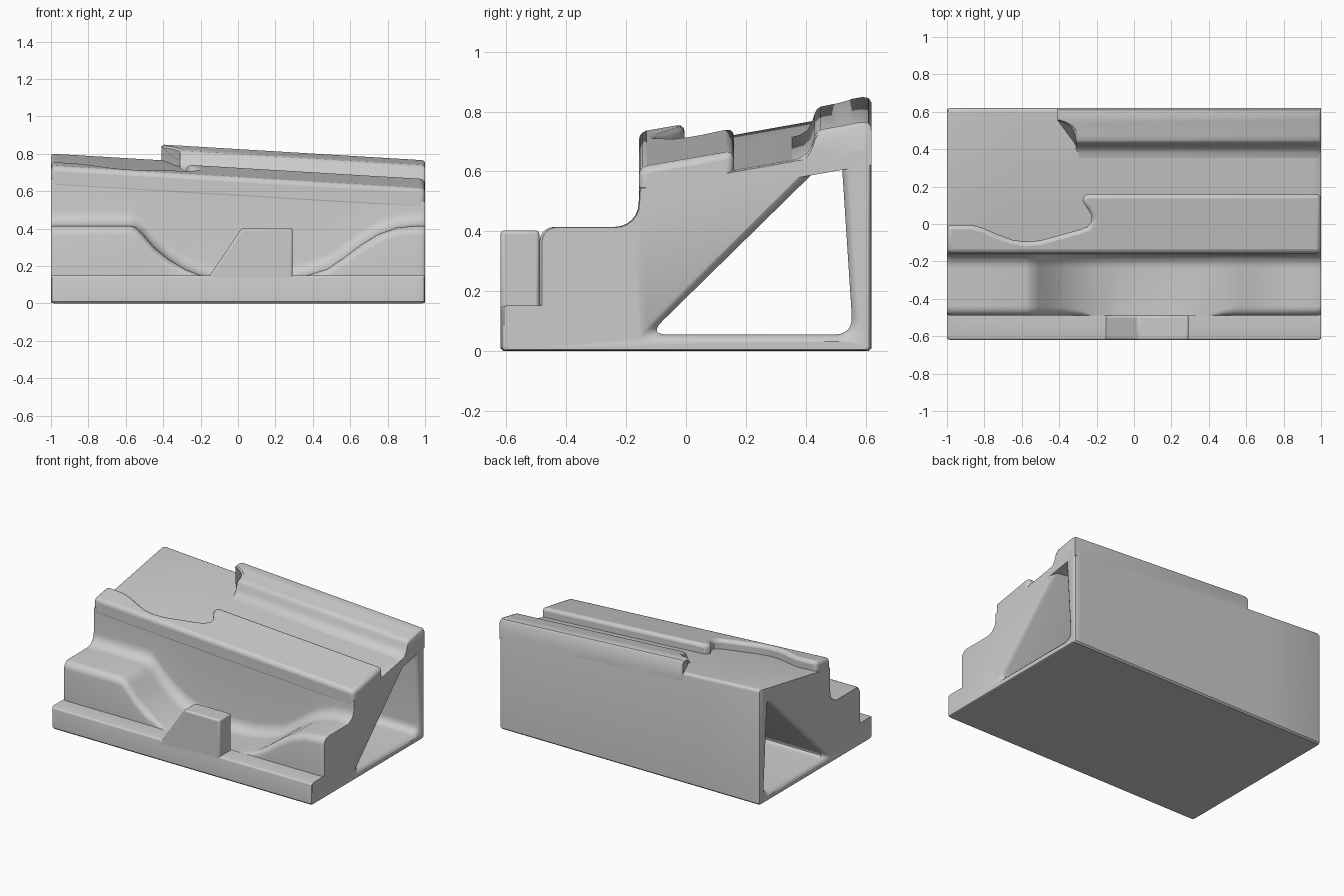
import bpy, bmesh, math
from mathutils import Vector

if "Cube" in bpy.data.objects:
    bpy.data.objects.remove(bpy.data.objects["Cube"])

grey = bpy.data.materials.new("plain grey")
grey.use_nodes = True
grey.diffuse_color = (0.6, 0.6, 0.6, 1)
grey.node_tree.nodes["Principled BSDF"].inputs["Base Color"].default_value = (0.6, 0.6, 0.6, 1)


def floor_z(x, y):
    """Sloping top plane of the body."""
    return 0.574 + 0.175 * y + 0.06 * (1 - x)


def loft(name, rings):
    """Closed solid through matching rings of points."""
    bm = bmesh.new()
    rows = [[bm.verts.new(p) for p in ring] for ring in rings]
    n = len(rows[0])
    for a, b in zip(rows, rows[1:]):
        for i in range(n):
            j = (i + 1) % n
            bm.faces.new((a[i], a[j], b[j], b[i]))
    bm.faces.new(rows[0])
    bm.faces.new(rows[-1])
    bmesh.ops.remove_doubles(bm, verts=bm.verts, dist=1e-5)
    bmesh.ops.recalc_face_normals(bm, faces=bm.faces)
    mesh = bpy.data.meshes.new(name)
    bm.to_mesh(mesh)
    bm.free()
    mesh.materials.append(grey)
    ob = bpy.data.objects.new(name, mesh)
    bpy.context.collection.objects.link(ob)
    return ob


def smooth(ob):
    bpy.ops.object.select_all(action='DESELECT')
    ob.select_set(True)
    bpy.context.view_layer.objects.active = ob
    bpy.ops.object.shade_smooth_by_angle(angle=math.radians(35))


def bevel(ob, width):
    mod = ob.modifiers.new("rounding", 'BEVEL')
    mod.width = width
    mod.segments = 3
    mod.limit_method = 'ANGLE'
    mod.angle_limit = math.radians(45)


def arc(cy, cz, r, start, end, steps=5):
    out = []
    for i in range(steps + 1):
        a = math.radians(start + (end - start) * i / steps)
        out.append((cy + r * math.cos(a), cz + r * math.sin(a)))
    return out


# Body: stepped section swept along x, with a valley dipping through the ledge
def section(x, v):
    r = min(max(v - 0.15, 0), 0.05)
    pts = [(-0.61, 0), (-0.62, 0.01)] + arc(-0.608, 0.138, 0.012, 180, 90, 3)
    pts += [(-0.49, 0.15)] + arc(-0.49 + r, v - r, r, 180, 90)
    pts += arc(-0.238, v + 0.08, 0.08, -90, 0, 6)
    pts += [(-0.155, floor_z(x, -0.155))]
    pts += arc(0.6, floor_z(x, 0.6) - 0.018, 0.02, 100, 0, 4)
    pts += [(0.62, 0.01), (0.61, 0)]
    shrink = {1.0: 0.982, 0.995: 0.993}.get(abs(x), 1)
    return [(x, y * shrink, 0.3 + (z - 0.3) * shrink) for y, z in pts]


valley = [(-1, .415), (-.995, .415), (-.98, .415), (-.58, .415), (-.55, .408), (-.51, .37),
          (-.45, .30), (-.37, .235), (-.28, .18), (-.2, .15), (-.08, .125), (.08, .115),
          (.25, .125), (.37, .15), (.48, .185), (.56, .24), (.66, .315), (.75, .37),
          (.85, .405), (.95, .415), (.98, .415), (.995, .415), (1, .415)]
body = loft("body", [section(x, v) for x, v in valley])

# Triangular tunnel through the body, flared at both mouths
corners = [Vector(c) for c in ((-0.125, 0.055), (0.558, 0.055), (0.517, 0.685))]
tri = []
for i, c in enumerate(corners):
    a = (corners[i - 1] - c).normalized() * 0.065
    b = (corners[(i + 1) % 3] - c).normalized() * 0.065
    for k in range(7):
        t = k / 6
        tri.append(c + a * (1 - t) ** 2 + b * t ** 2)
centre = Vector((0.35, 0.243))
mouths = [(-1.01, 1.15), (-1, 1.12), (-.99, 1.05), (-.97, 1),
          (.97, 1), (.99, 1.05), (1, 1.12), (1.01, 1.15)]
cutter = loft("tunnel_cutter", [[(x, *(centre + (p - centre) * s)) for p in tri] for x, s in mouths])
cutter.hide_render = True
cut = body.modifiers.new("tunnel", 'BOOLEAN')
cut.object = cutter
cut.solver = 'EXACT'
bpy.context.view_layer.objects.active = body
bpy.ops.object.modifier_apply(modifier="tunnel")
bpy.data.objects.remove(cutter)
smooth(body)

# Front ridge with a wavy inner edge
edge = [(-1, -.005), (-.87, -.005), (-.81, -.02), (-.73, -.055), (-.65, -.085), (-.58, -.095),
        (-.5, -.088), (-.4, -.06), (-.3, -.033), (-.25, -.015), (-.226, .015), (-.227, .045),
        (-.25, .085), (-.276, .125), (-.275, .15), (-.25, .16), (1, .16)]
outline = [(1, -.157), (-1, -.157)] + edge
ridge = loft("front_ridge", [[(x, y, floor_z(x, y) + h) for x, y in outline] for h in (-0.05, 0.067)])
bevel(ridge, 0.025)
smooth(ridge)


# Back rib with a fillet at its foot and a scooped left end
def rib_start(y):
    if y > 0.55:
        return -0.41
    return -0.41 + math.sqrt(max(0.01 - max(y - 0.45, 0) ** 2, 0))


profile = [(.34, .634), (.38, .644), (.405, .66), (.42, .685), (.43, .715), (.437, .73), (.45, .739),
           (.475, .744), (.5, .748), (.525, .753), (.545, .757), (.555, .759), (.59, .765),
           (.61, .762), (.62, .747)]


def rib_ring(x_of, drop):
    top = [(x_of(y), y, z - drop + 0.06 * (1 - x_of(y))) for y, z in profile]
    low = [(x_of(y), y, floor_z(x_of(y), y) - 0.06) for y, z in reversed(profile)]
    return top + low


bm_rings = [rib_ring(rib_start, 0.01), rib_ring(lambda y: rib_start(y) + 0.015, 0),
            rib_ring(lambda y: 0.985, 0), rib_ring(lambda y: 0.995, 0.004), rib_ring(lambda y: 1, 0.012)]
rib = loft("back_rib", bm_rings)
smooth(rib)

# Tab standing on the front lip
tab_shape = [(-.185, .1), (-.15, .15), (.02, .403), (.292, .403), (.292, .1)]
tab = loft("front_tab", [[(x, y, z) for x, z in tab_shape] for y in (-.62, -.49)])
bevel(tab, 0.012)
smooth(tab)
